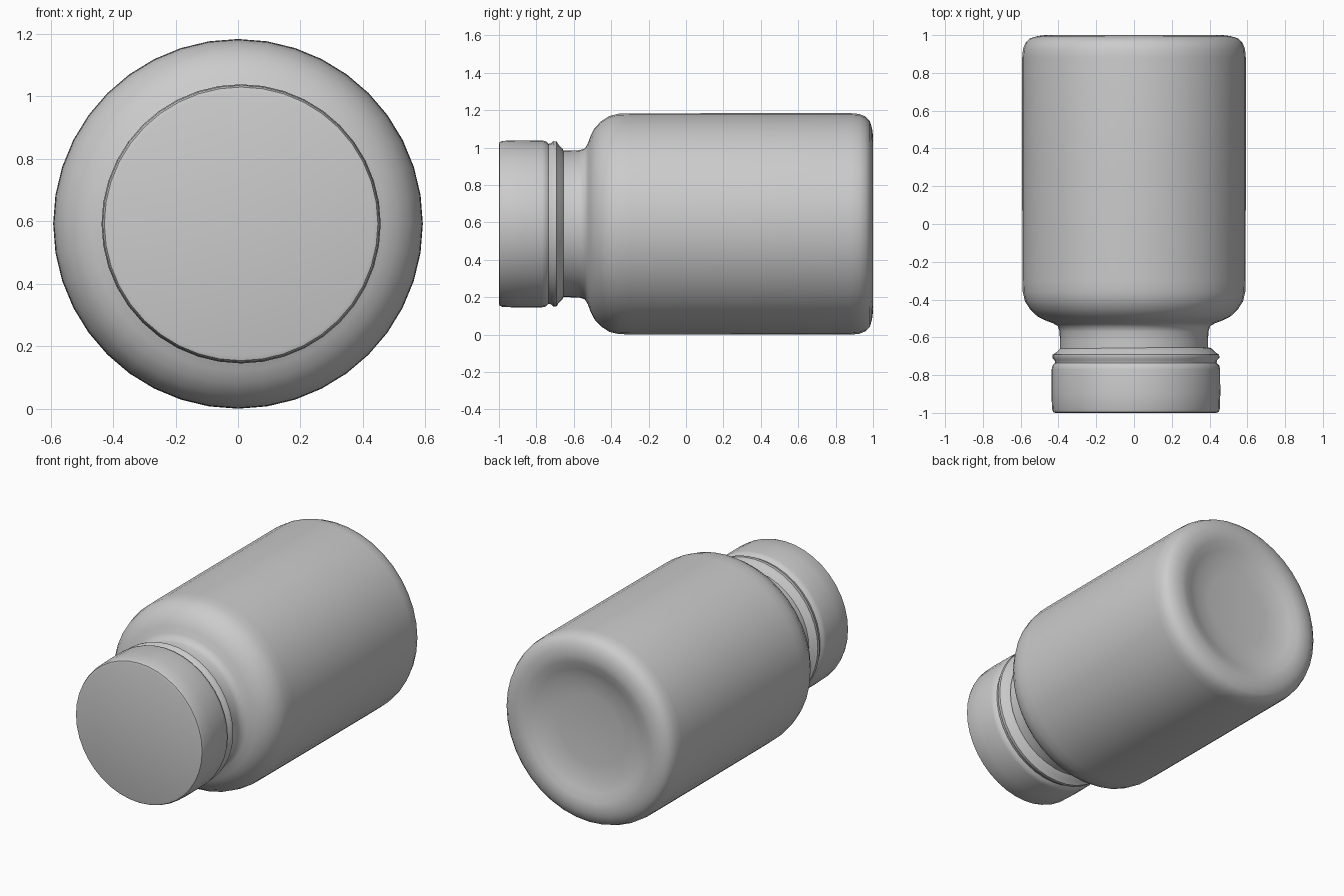
import bpy, math

if "Cube" in bpy.data.objects:
    bpy.data.objects.remove(bpy.data.objects["Cube"])

SIDES = 40


def lathe(name, profile, cx, cz, angle):
    """Spin (y, radius) points around a y-parallel axis; radius 0 makes a pole."""
    verts, faces, rings = [], [], []
    for y, r in profile:
        start = len(verts)
        if r == 0:
            verts.append((cx, y, cz))
            rings.append([start] * SIDES)
        else:
            for i in range(SIDES):
                a = 2 * math.pi * i / SIDES
                verts.append((cx + r * math.cos(a), y, cz + r * math.sin(a)))
            rings.append(list(range(start, start + SIDES)))
    for lo, hi in zip(rings, rings[1:]):
        for i in range(SIDES):
            j = (i + 1) % SIDES
            quad = [lo[i], hi[i], hi[j], lo[j]]
            faces.append(list(dict.fromkeys(quad)))
    mesh = bpy.data.meshes.new(name)
    mesh.from_pydata(verts, [], faces)
    obj = bpy.data.objects.new(name, mesh)
    bpy.context.collection.objects.link(obj)
    bpy.ops.object.select_all(action='DESELECT')
    obj.select_set(True)
    bpy.context.view_layer.objects.active = obj
    bpy.ops.object.mode_set(mode='EDIT')
    bpy.ops.mesh.select_all(action='SELECT')
    bpy.ops.mesh.normals_make_consistent(inside=False)
    bpy.ops.object.mode_set(mode='OBJECT')
    bpy.ops.object.shade_smooth_by_angle(angle=math.radians(angle))
    return obj


# Bottle body: neck, rounded shoulder, straight wall, rounded heel, dished base
lathe("bottle_body", [
    (-0.67, 0.0), (-0.67, 0.392), (-0.62, 0.392), (-0.57, 0.394),
    (-0.54, 0.404), (-0.525, 0.43), (-0.51, 0.47), (-0.49, 0.51),
    (-0.455, 0.548), (-0.41, 0.577), (-0.36, 0.589), (-0.30, 0.591),
    (0.30, 0.592), (0.88, 0.592), (0.925, 0.588), (0.96, 0.574),
    (0.983, 0.55), (0.995, 0.51), (1.0, 0.47), (0.993, 0.43),
    (0.975, 0.38), (0.955, 0.32), (0.945, 0.22), (0.94, 0.0),
], 0.0, 0.592, 60)

# Cap: flat top, straight skirt, groove and tamper ring
lathe("cap", [
    (-1.0, 0.0), (-1.0, 0.425), (-0.996, 0.438), (-0.98, 0.444),
    (-0.90, 0.447), (-0.77, 0.446), (-0.75, 0.442), (-0.735, 0.428),
    (-0.722, 0.43), (-0.71, 0.442), (-0.692, 0.441), (-0.68, 0.422),
    (-0.66, 0.402), (-0.655, 0.39),
], 0.01, 0.592, 50)
